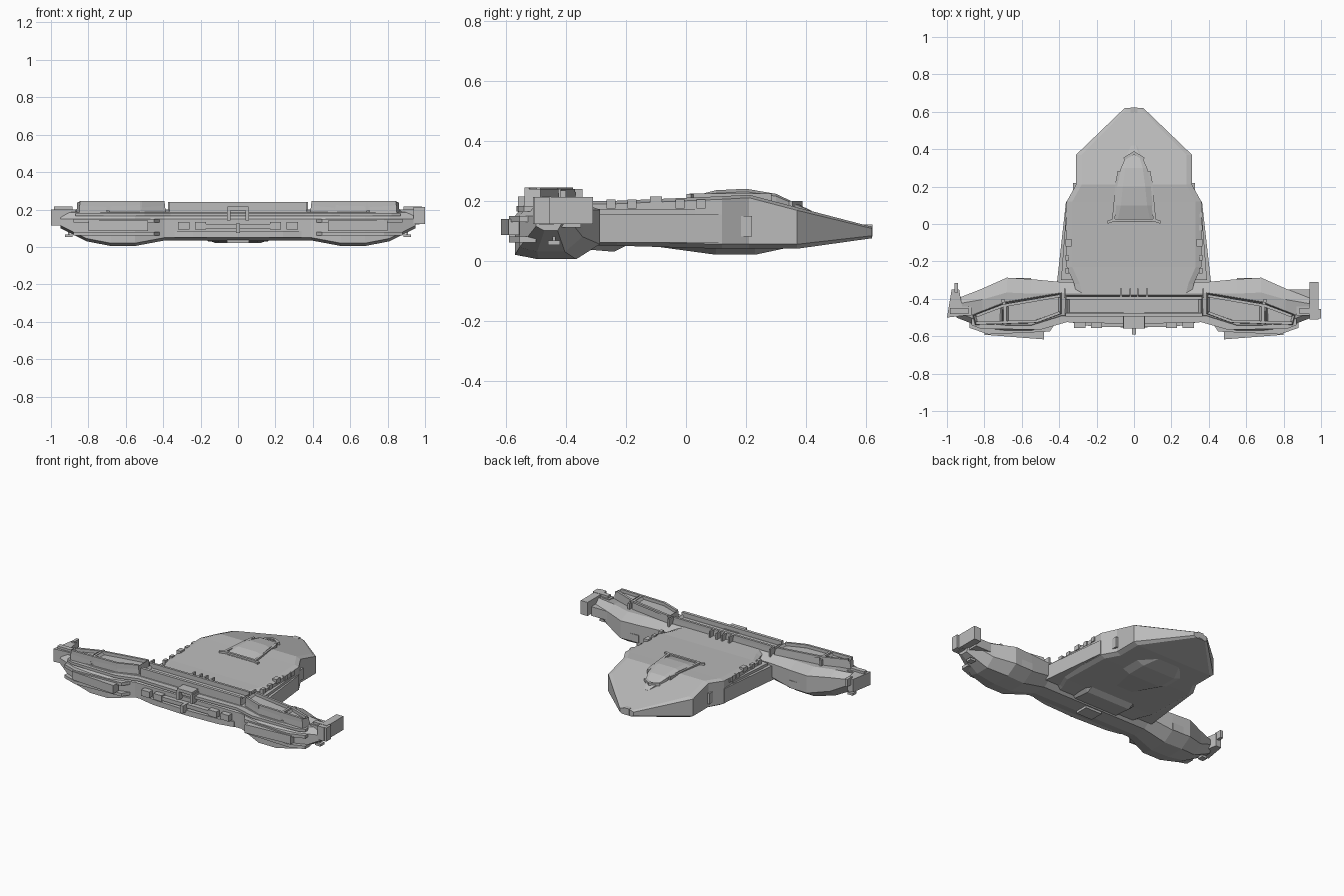
import bpy
import bmesh
from mathutils import Vector

cube = bpy.data.objects.get("Cube")
if cube:
    bpy.data.objects.remove(cube, do_unlink=True)

grey = bpy.data.materials.new("hull grey")
grey.use_nodes = True
colour = (.5, .5, .5, 1)
grey.diffuse_color = colour
shader = next(node for node in grey.node_tree.nodes if node.type == "BSDF_PRINCIPLED")
shader.inputs["Base Color"].default_value = colour

# Shared heights of the ship
DECK = .2
ROOF = .24
BASE = .05
THIN = .015


def finish(name, bm, mirror):
    """Turn a bmesh into a flat shaded object, optionally mirrored across the centre."""
    bmesh.ops.recalc_face_normals(bm, faces=bm.faces)
    mesh = bpy.data.meshes.new(name)
    bm.to_mesh(mesh)
    bm.free()
    mesh.materials.append(grey)
    obj = bpy.data.objects.new(name, mesh)
    bpy.context.scene.collection.objects.link(obj)
    if mirror:
        obj.modifiers.new("Mirror", "MIRROR").use_mirror_merge = False


def skin(bm, rings):
    """Bridge equal rings of points, cap both ends and return the last cap."""
    loops = [[bm.verts.new(point) for point in ring] for ring in rings]
    for first, second in zip(loops, loops[1:]):
        for i in range(len(first)):
            bm.faces.new((first[i - 1], first[i], second[i], second[i - 1]))
    bm.faces.new(loops[0])
    return bm.faces.new(loops[-1])


def loft(name, rings):
    bm = bmesh.new()
    skin(bm, rings)
    finish(name, bm, mirror=False)


def prism(name, outline, low, high, mirror=True, rim=0, taper=1):
    """Extrude a plan outline upward; a rim leaves a sunken top panel."""
    bm = bmesh.new()
    corners = [Vector(point) for point in outline]
    middle = sum(corners, Vector((0, 0))) / len(corners)
    upper = [middle.lerp(corner, taper) for corner in corners]
    top = skin(bm, [[(*corner, low) for corner in corners],
                    [(*corner, high) for corner in upper]])
    if rim:
        bm.normal_update()
        bmesh.ops.inset_region(bm, faces=[top], thickness=rim)
        for vert in top.verts:
            vert.co.z -= THIN
    finish(name, bm, mirror)


def box(name, centre, size, mirror=True):
    """Upright block given by its middle and full size."""
    x, y, z = centre
    wide, deep, tall = (length / 2 for length in size)
    outline = [(x - wide, y - deep), (x + wide, y - deep), (x + wide, y + deep), (x - wide, y + deep)]
    prism(name, outline, z - tall, z + tall, mirror)


def beam(name, path, top, width=THIN, height=BASE):
    """Rectangular rail along a level path, mirrored across the centre."""
    bm = bmesh.new()
    points = [Vector((x, y, top)) for x, y in path]
    drop = Vector((0, 0, -height))
    for start, end in zip(points, points[1:]):
        along = (end - start).normalized() * width / 2
        side = Vector((-along.y, along.x, 0))
        skin(bm, [[tip + side, tip - side, tip - side + drop, tip + side + drop]
                  for tip in (start - along / 2, end + along / 2)])
    finish(name, bm, mirror=True)


# Main hull: a bevelled ring from half width, underside and deck height
def hull_ring(y, width, low, high):
    bevel = min(.03, width / 3)
    half = [(width - bevel, high), (width, high - bevel / 3),
            (width, low + bevel / 2), (width - bevel, low)]
    outline = half + [(-x, z) for x, z in reversed(half)]
    return [(x, y, z) for x, z in outline]


loft("main_hull", [
    hull_ring(-.4, .3, BASE, DECK),
    hull_ring(-.32, .32, BASE, DECK),
    hull_ring(-.23, .36, BASE, DECK),
    hull_ring(.12, .36, .04, .215),
    hull_ring(.21, .31, .04, .22),
    hull_ring(.37, .31, .04, .178),
    hull_ring(.62, .05, .075, .113),
])

# Raised cabin on the deck, with its trim
loft("cabin", [
    hull_ring(.01, .12, .18, .212),
    hull_ring(.1, .1, .18, .235),
    hull_ring(.2, .09, .18, ROOF),
    hull_ring(.3, .07, .17, .223),
    hull_ring(.42, THIN, .15, .166),
])
beam("cabin_brow", [(0, .38), (BASE, .35)], DECK)
beam("cabin_edge", [(.08, .28), (.09, .23), (.11, .02), (0, .02)], .225, height=.03)
beam("cabin_foot", [(.11, .02), (.14, .01)], .222, height=.03)


# Keel under the hull and the block at its root
def keel_ring(y, width, low, flat):
    return [(width, y, .07), (width * flat, y, low),
            (-width * flat, y, low), (-width, y, .07)]


loft("keel", [keel_ring(y, width, low, flat=.5) for y, width, low in (
    (-.12, .1, BASE), (.1, .24, .02), (.23, .24, .02), (.37, .12, BASE))])
loft("keel_root", [keel_ring(y, DECK, low, flat=.8) for y, low in (
    (-.36, .04), (-.24, .03), (-.2, BASE))])

# Hull flanks: side slab, step, blocks and clips
def flank(name, back, front, low, high):
    """Slab that widens from the shoulder toward the wing root."""
    outer_back, outer_front = (.377 - y / 9 for y in (back, front))
    inner = .3
    prism(name, [(inner, back), (outer_back, back), (outer_front, front), (inner, front)], low, high)


flank("side_slab", -.33, .12, low=.06, high=.155)
flank("side_panel", -.08, .1, low=.09, high=.15)
prism("side_step", [(.3, -.3), (.39, -.3), (.365, .03), (.3, .03)], .15, .172)
box("edge_block", (.35, -.1, DECK), (.03, .04, .03))
box("shoulder_block", (.31, DECK, .115), (.03, .04, .07))
for y in (-.25, -.18, -.02, .05):
    box("edge_clip", (.357, y, .19), (.02, .03, .03))
box("nose_clamp", (0, .607, .1), (.04, .03, .04), mirror=False)


# Cross wing: an eight sided ring from its front, back and underside
def wing_ring(x, front, back, low):
    slope = (back - front) * .28
    section = [
        (front, low + THIN), (front, DECK - BASE),
        (front + .03, DECK - THIN), (back - slope, DECK),
        (back, DECK - THIN * 2), (back, low + BASE),
        (back - slope, low), (front + slope, low),
    ]
    return [(x, y, z) for y, z in section]


stations = [(.39, -.52, -.31, .035), (.55, -.57, -.295, .005),
            (.68, -.57, -.287, .005), (.81, -.555, -.345, .03), (.95, -.5, -.4, .1)]
starboard = [wing_ring(-x, *shape) for x, *shape in reversed(stations)]
loft("cross_wing", starboard + [wing_ring(*station) for station in stations])

# Stepped top decks with sunken panels
prism("centre_deck", [(-.37, -.49), (.37, -.49), (.37, -.38), (-.37, -.38)],
      .18, .225, mirror=False, rim=.02, taper=.97)
prism("inner_deck", [(.385, -.48), (.52, -.53), (.69, -.535), (.69, -.415), (.385, -.365)],
      .17, ROOF, rim=THIN, taper=.95)
prism("outer_deck", [(.7, -.535), (.85, -.54), (.865, -.485), (.7, -.42)],
      .17, ROOF, rim=THIN, taper=.93)
beam("centre_front_rail", [(0, -.485), (.36, -.485)], ROOF, width=.02)
beam("centre_back_rail", [(0, -.395), (.36, -.395)], ROOF)
beam("deck_front_rail", [(.4, -.475), (.52, -.52), (.84, -.53)], .245)
beam("deck_back_rail", [(.4, -.385), (.7, -.437), (.84, -.49)], .245)
beam("deck_rib", [(.69, -.53), (.69, -.435)], .243)
for name, x in (("middle_fin", .02), ("outer_fin", .07), ("joint_fin", .37)):
    box(name, (x, -.37, .215), (.01, BASE, BASE))
box("deck_peg", (.7, -.41, .215), (THIN, .02, .04))

# Front lip, and pods framed by two shelves with an outboard bar
prism("front_lip", [(0, -.535), (.36, -.525), (.5, -.565), (.82, -.56), (.87, -.54),
                    (.87, -.48), (0, -.46)], .165, .182)
pod_plan = [(.4, -.5), (.45, -.575), (.78, -.59), (.88, -.555), (.88, -.5)]
for name, low in (("pod_floor", .06), ("pod_roof", .13)):
    prism(name, pod_plan, low, low + .02)
prism("pod_bar", [(.48, -.617), (.8, -.592), (.8, -.55), (.48, -.56)], .085, .14)

# Bow fittings at the middle of the wing
prism("bow_beam", [(0, -.555), (.24, -.545), (.34, -.525), (.34, -.5), (0, -.5)], BASE, .085)
box("bow_bar", (0, -.53, .11), (.36, .04, .025), mirror=False)
for name, x in (("bow_block", DECK), ("bow_end_block", .29)):
    box(name, (x, -.53, .112), (.06, BASE, .04))
box("probe", (0, -.54, .1), (.02, .1, BASE), mirror=False)
box("arch_leg", (BASE, -.52, .17), (.02, .08, .06))
box("arch_roof", (0, -.515, .205), (.11, .09, .02), mirror=False)
box("belly_bump", (0, -.42, .035), (.12, .09, .03), mirror=False)

# Underside hatches and wing tip fittings
box("lower_hatch", (.61, -.31, .08), (.12, .04, BASE))
box("tip_stub", (.92, -.465, .16), (.1, BASE, .08))
box("tip_lamp", (.905, -.44, .06), (.04, .04, THIN))
box("lamp_stem", (.905, -.44, .09), (.01, .01, .06))
box("tip_cap", (.935, -.465, .205), (.1, .03, .02))
prism("right_tip", [(-1, -.5), (-.91, -.49), (-.935, -.35), (-.975, -.35)], .115, DECK, mirror=False)
box("right_tip_post", (-.95, -.34, .185), (.02, BASE, BASE), mirror=False)
box("left_tip", (.962, -.41, .168), (BASE, DECK, .09), mirror=False)
box("left_tip_foot", (.97, -.48, .168), (.06, BASE, .09), mirror=False)
box("left_tip_arm", (.87, -.4, .14), (.14, .1, .06), mirror=False)
